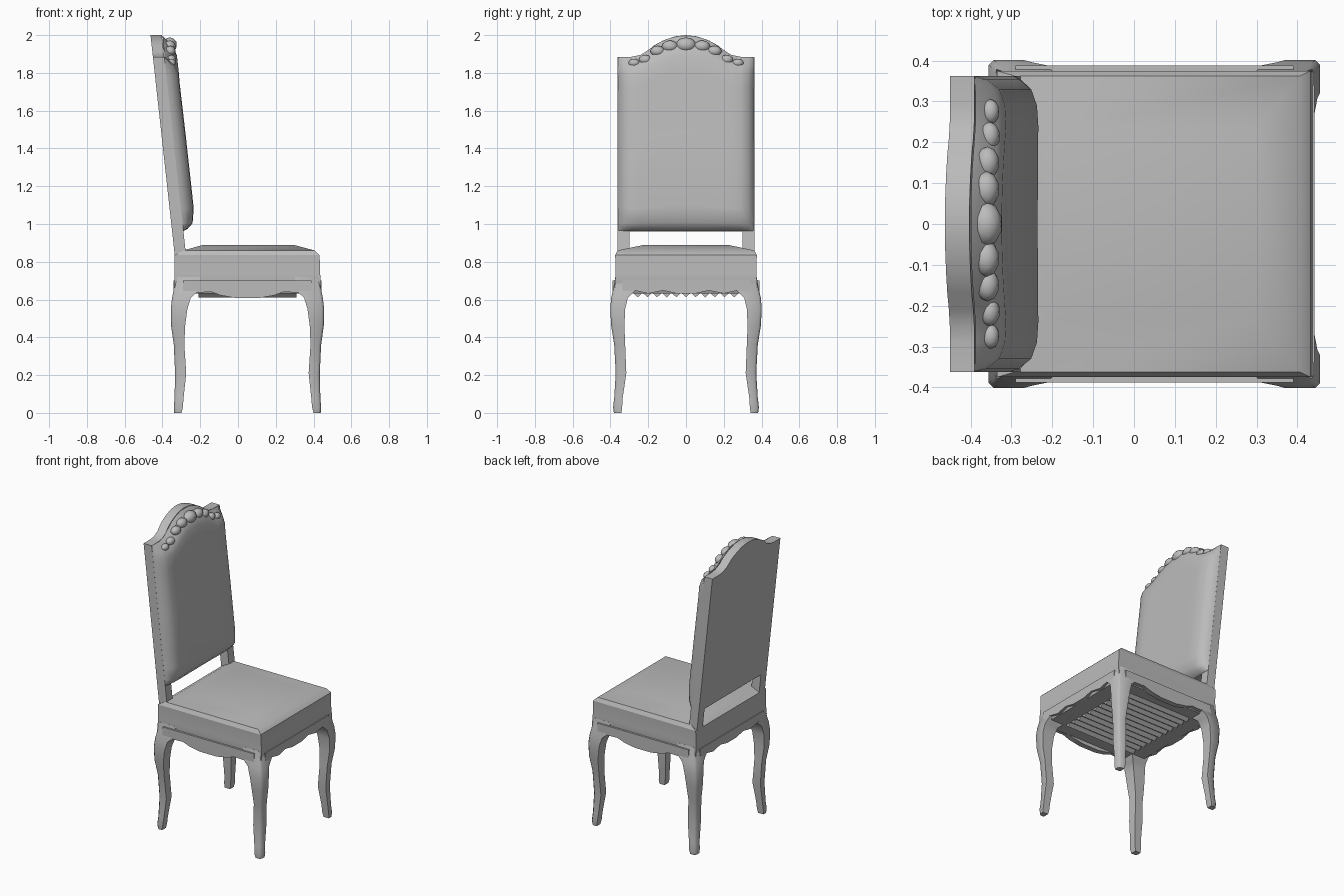
import bpy, bmesh, math
from mathutils import Vector

if "Cube" in bpy.data.objects:
    bpy.data.objects.remove(bpy.data.objects["Cube"], do_unlink=True)

GREY = (0.5, 0.5, 0.5, 1)
mat = bpy.data.materials.new("plain grey")
mat.use_nodes = True
mat.diffuse_color = GREY
mat.node_tree.nodes["Principled BSDF"].inputs["Base Color"].default_value = GREY

MID_X = 0.05          # centre line of the seat


def finish(name, bm, angle=40):
    bmesh.ops.recalc_face_normals(bm, faces=bm.faces)
    mesh = bpy.data.meshes.new(name)
    bm.to_mesh(mesh)
    bm.free()
    ob = bpy.data.objects.new(name, mesh)
    bpy.context.collection.objects.link(ob)
    mesh.materials.append(mat)
    bpy.ops.object.select_all(action='DESELECT')
    ob.select_set(True)
    bpy.context.view_layer.objects.active = ob
    bpy.ops.object.shade_smooth_by_angle(angle=math.radians(angle))
    return ob


def loft(name, rings, angle=40):
    """Skin a stack of rings that have equal point counts, and cap both ends."""
    bm = bmesh.new()
    loops = [[bm.verts.new(p) for p in ring] for ring in rings]
    n = len(loops[0])
    for a, b in zip(loops, loops[1:]):
        for i in range(n):
            j = (i + 1) % n
            bm.faces.new((a[i], a[j], b[j], b[i]))
    bm.faces.new(loops[0])
    bm.faces.new(loops[-1])
    return finish(name, bm, angle)


def rect(x0, x1, y0, y1, z):
    return [(x0, y0, z), (x1, y0, z), (x1, y1, z), (x0, y1, z)]


def prism(name, outline, place, depth, angle=30):
    """Extrude a flat outline; place(a, z, d) gives the point at depth d."""
    return loft(name, [[place(a, z, d) for a, z in outline] for d in (0, depth)], angle)


# Seat frame and domed cushion
loft("seat_frame", [
    rect(-0.32, 0.42, -0.36, 0.36, 0.632),
    rect(-0.338, 0.438, -0.378, 0.378, 0.665),
    rect(-0.335, 0.435, -0.372, 0.372, 0.74),
    rect(-0.335, 0.432, -0.375, 0.375, 0.835)], 50)
loft("cushion", [
    rect(-0.335, 0.432, -0.375, 0.375, 0.835),
    rect(-0.29, 0.405, -0.362, 0.362, 0.86),
    rect(-0.19, 0.30, -0.23, 0.23, 0.888)], 50)

# Scalloped aprons: half profiles of the lower edge, mirrored about the middle
SIDE_EDGE = [(0.34, 0.60), (0.28, 0.637), (0.19, 0.64), (0.14, 0.622), (0.06, 0.608)]
END_EDGE = [(0.33, 0.60), (0.28, 0.65), (0.20, 0.632), (0.12, 0.648), (0.05, 0.632)]


def scallop(half):
    return [(-0.34, 0.70)] + [(-a, z) for a, z in half] + \
        [(a, z) for a, z in reversed(half)] + [(0.34, 0.70)]


for s, side in ((1, "left"), (-1, "right")):
    prism(side + "_apron", scallop(SIDE_EDGE),
          lambda a, z, d: (MID_X + a, s * (0.388 - d), z), 0.035)
for s, end in ((1, "front"), (-1, "rear")):
    prism(end + "_apron", scallop(END_EDGE),
          lambda a, z, d: (MID_X + s * (0.392 - d), a, z), 0.035)

# Ribbed underside between the aprons
ribs = 11
zig = [(-0.33 + 0.66 * i / (2 * ribs), 0.612 if i % 2 else 0.636)
       for i in range(2 * ribs + 1)]
prism("underside_ribs", [(-0.33, 0.65)] + zig + [(0.33, 0.65)],
      lambda a, z, d: (-0.21 + d, a * 0.85, z), 0.52)

# Cabriole legs: (z, inner x, outer x, inner y, outer y), x measured from MID_X
LEG = [(0.00, 0.349, 0.388, 0.342, 0.382), (0.03, 0.342, 0.390, 0.338, 0.386),
       (0.08, 0.338, 0.386, 0.335, 0.380), (0.21, 0.324, 0.383, 0.316, 0.372),
       (0.36, 0.334, 0.390, 0.322, 0.380), (0.46, 0.330, 0.404, 0.326, 0.396),
       (0.55, 0.318, 0.406, 0.322, 0.401), (0.61, 0.300, 0.399, 0.308, 0.396),
       (0.645, 0.26, 0.392, 0.27, 0.388), (0.72, 0.25, 0.383, 0.26, 0.374)]
for sx, end in ((1, "front"), (-1, "rear")):
    for sy, side in ((1, "left"), (-1, "right")):
        rings = []
        for z, xi, xo, yi, yo in LEG:
            c = 0.012   # chamfered outer corner
            pts = [(xi, yi), (xo, yi), (xo, yo - c), (xo - c, yo), (xi, yo)]
            rings.append([(MID_X + sx * x, sy * y, z) for x, y in pts])
        loft(f"{end}_{side}_leg", rings, 50)


# Back rest leans backwards
def back_x(z):
    return -0.335 - 0.115 * (z - 0.835) / 1.045


ARCH = [(0.362, 1.885), (0.29, 1.885), (0.25, 1.89), (0.21, 1.91), (0.17, 1.945),
        (0.12, 1.972), (0.06, 1.993), (0, 2.0)]


def arch_z(y):
    y = abs(y)
    for (y1, z1), (y0, z0) in zip(ARCH, ARCH[1:]):
        if y0 <= y <= y1:
            return z0 + (z1 - z0) * (y - y0) / (y1 - y0)
    return ARCH[0][1]


half = [(0.30, 0.96), (0.30, 0.833), (0.362, 0.833)] + ARCH
outline = half + [(-y, z) for y, z in reversed(half[:-1])]
prism("back_frame", outline, lambda y, z, d: (back_x(z) + d, y, z), 0.06)

# Padded front of the back rest: bulge by height fraction and by width
RISE = [(0, 0), (0.012, 0.025), (0.045, 0.055), (0.13, 0.07), (0.5, 0.07),
        (0.82, 0.068), (0.9, 0.07), (0.95, 0.055), (1, 0.005)]
WIDTH = [(0.362, 0), (0.355, 0.3), (0.33, 0.75), (0.29, 0.95), (0.24, 1),
         (0.19, 1), (0.14, 1), (0.09, 1), (0.04, 1)]
cols = WIDTH + [(-y, k) for y, k in reversed(WIDTH)]
bm = bmesh.new()
grid = []
for v, bulge in RISE:
    row = []
    for y, k in cols:
        z = 0.962 + v * (arch_z(y) - 0.962)
        row.append(bm.verts.new((back_x(z) + 0.058 + bulge * k, y, z)))
    grid.append(row)
for a, b in zip(grid, grid[1:]):
    for i in range(len(cols) - 1):
        bm.faces.new((a[i], a[i + 1], b[i + 1], b[i]))
pad = finish("back_padding", bm, 60)
# Make the padding face forwards
if sum(p.normal.x for p in pad.data.polygons) < 0:
    pad.data.flip_normals()

# Carved lobes along the crest
bm = bmesh.new()
for y, r in ((0, 0.05), (0.085, 0.04), (0.15, 0.036), (0.215, 0.032), (0.275, 0.028)):
    for s in ((1, -1) if y else (1,)):
        z = arch_z(y) - r * 0.8 - 0.012
        made = bmesh.ops.create_icosphere(bm, subdivisions=2, radius=r)["verts"]
        for vert in made:
            vert.co = Vector((vert.co.x * 0.8, vert.co.y * 1.1, vert.co.z * 0.8)) + \
                Vector((back_x(z) + 0.095, s * y, z))
finish("crest_carving", bm, 40)
